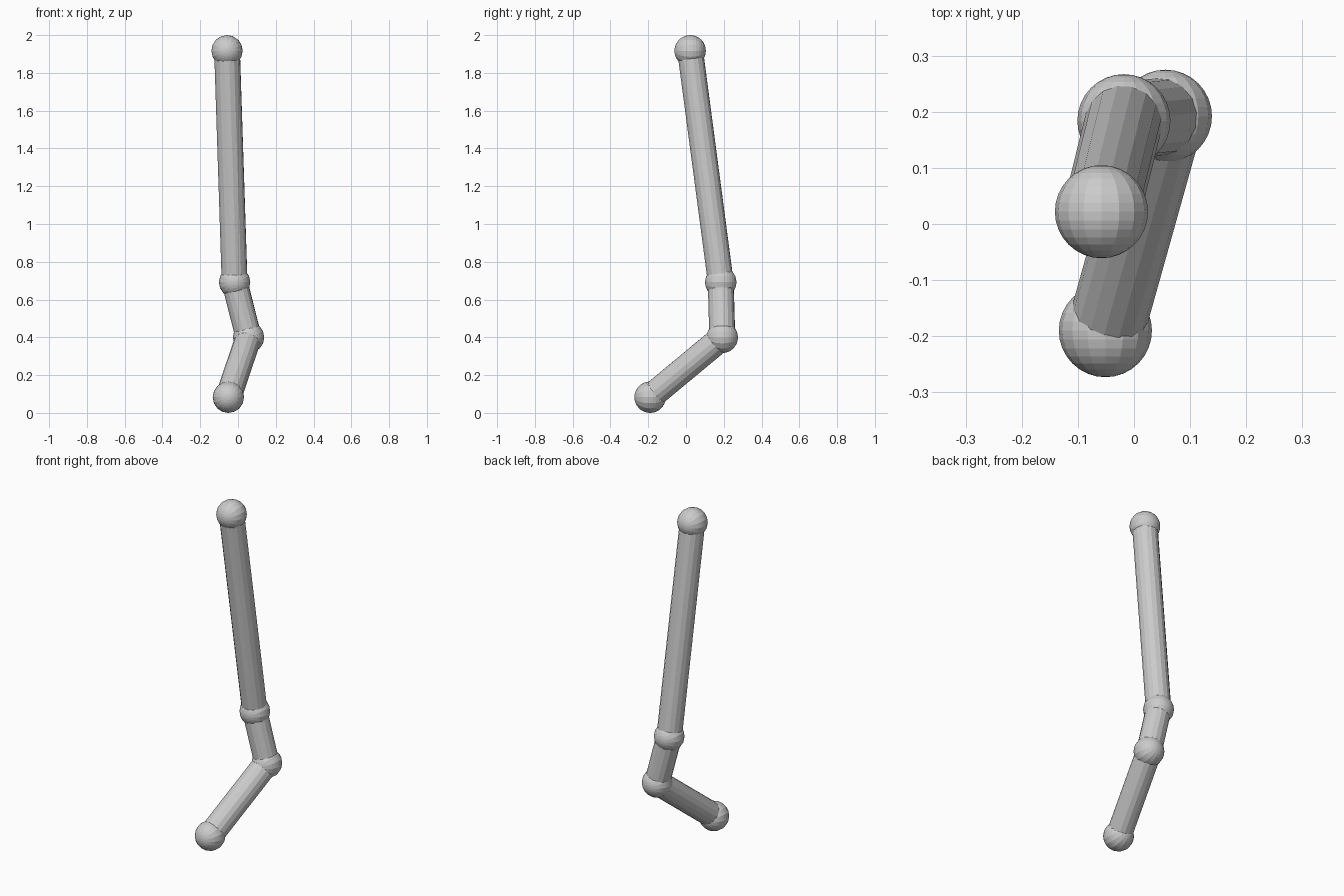
import bpy
from math import radians
from mathutils import Vector

if "Cube" in bpy.data.objects:
    bpy.data.objects.remove(bpy.data.objects["Cube"])

JOINT_R, ROD_R = 0.083, 0.069
joints = {
    "top_joint": Vector((-0.058, 0.022, 1.917)),
    "upper_joint": Vector((-0.018, 0.184, 0.692)),
    "lower_joint": Vector((0.056, 0.192, 0.4)),
    "end_joint": Vector((-0.051, -0.19, 0.083)),
}


def rod(name, a, b):
    d = b - a
    bpy.ops.mesh.primitive_cylinder_add(vertices=16, radius=ROD_R, depth=d.length,
                                        location=(a + b) / 2)
    ob = bpy.context.object
    ob.name = name
    ob.rotation_euler = d.to_track_quat('Z', 'Y').to_euler()


# Faceted ball joints, poles facing front and back
for name, pos in joints.items():
    bpy.ops.mesh.primitive_uv_sphere_add(segments=16, ring_count=16, radius=JOINT_R,
                                         location=pos, rotation=(radians(90), 0, 0))
    bpy.context.object.name = name

# Straight rods linking successive joints
points = list(joints.values())
for name, a, b in zip(("long_rod", "short_rod", "end_rod"), points, points[1:]):
    rod(name, a, b)
